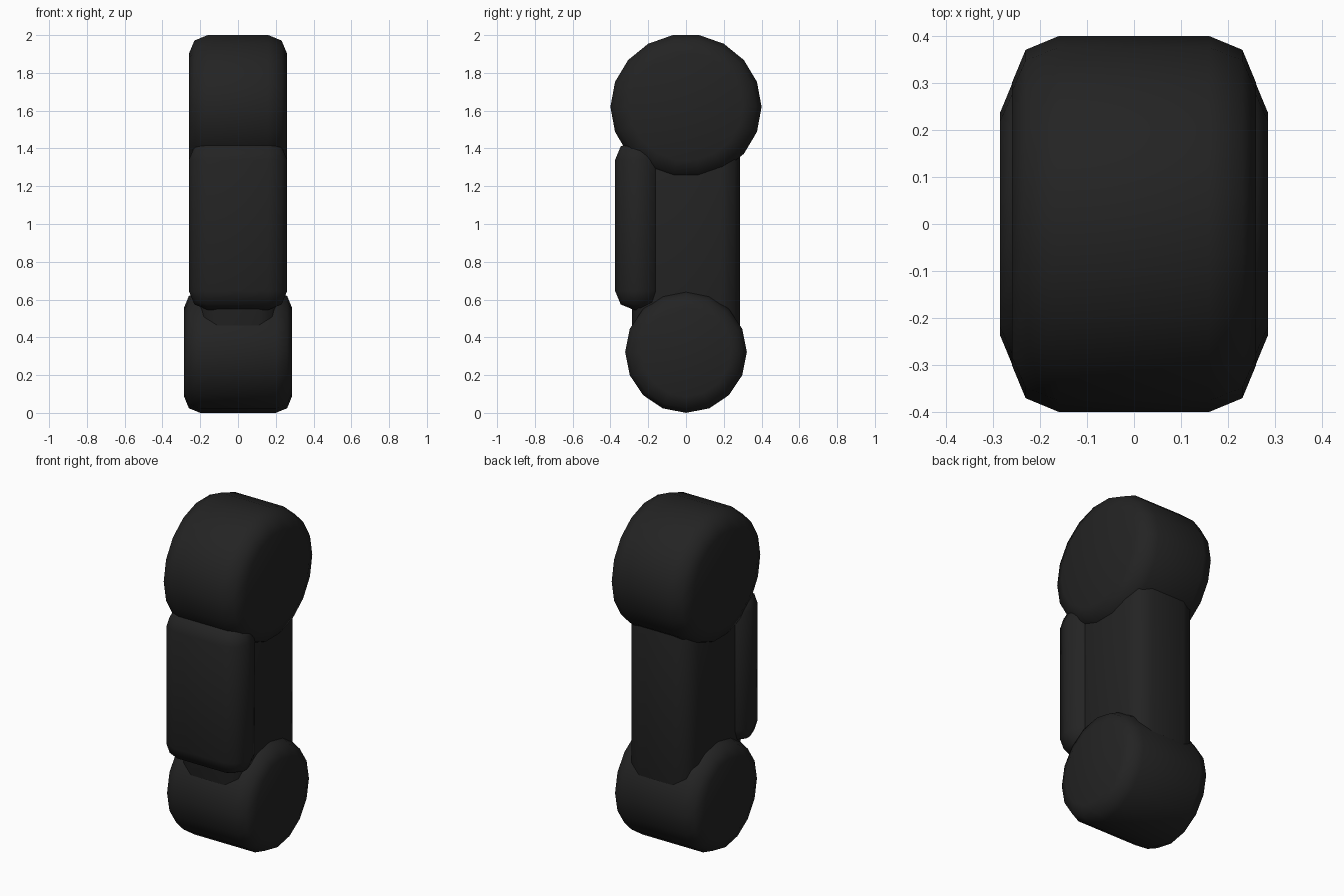
import bpy, bmesh, math

if "Cube" in bpy.data.objects:
    bpy.data.objects.remove(bpy.data.objects["Cube"])

black = bpy.data.materials.new("matte_black")
black.diffuse_color = (0.017, 0.017, 0.017, 1)
black.use_nodes = True
black.node_tree.nodes["Principled BSDF"].inputs["Base Color"].default_value = black.diffuse_color


def finish(bm, name, bevel=0.0):
    bmesh.ops.recalc_face_normals(bm, faces=bm.faces[:])
    if bevel:
        bmesh.ops.bevel(bm, geom=bm.edges[:], offset=bevel, segments=2,
                        profile=0.5, affect='EDGES', clamp_overlap=True)
    for f in bm.faces:
        f.smooth = True
    me = bpy.data.meshes.new(name)
    bm.to_mesh(me)
    bm.free()
    me.materials.append(black)
    ob = bpy.data.objects.new(name, me)
    bpy.context.collection.objects.link(ob)
    return ob


def rounded_drum(name, z, half_width, ry, rz, sides, bevel):
    """Drum lying along x with rounded rims."""
    k = 0.293 * bevel
    half = [(half_width, bevel), (half_width - k, k), (half_width - bevel, 0)]
    profile = half + [(-x, inset) for x, inset in reversed(half)]
    bm = bmesh.new()
    rings = []
    for x, inset in profile:
        ring = []
        for i in range(sides):
            a = 2 * math.pi * i / sides
            ring.append(bm.verts.new((x, (ry - inset) * math.cos(a),
                                      z + (rz - inset) * math.sin(a))))
        rings.append(ring)
    for r0, r1 in zip(rings, rings[1:]):
        for i in range(sides):
            j = (i + 1) % sides
            bm.faces.new((r0[i], r0[j], r1[j], r1[i]))
    bm.faces.new(rings[0])
    bm.faces.new(rings[-1])
    return finish(bm, name)


def rounded_box(name, lo, hi, bevel):
    bm = bmesh.new()
    bmesh.ops.create_cube(bm, size=1)
    for v in bm.verts:
        v.co = [(a + b) / 2 + c * (b - a) for a, b, c in zip(lo, hi, v.co)]
    return finish(bm, name, bevel)


# Large upper joint and smaller lower joint
rounded_drum("upper_joint", 1.62, 0.26, 0.40, 0.386, 18, 0.10)
rounded_drum("lower_joint", 0.322, 0.285, 0.322, 0.322, 16, 0.085)

# Limb shaft joining them, with a padded plate on its front
rounded_box("limb_shaft", (-0.21, -0.285, 0.25), (0.21, 0.285, 1.65), 0.10)
rounded_box("front_plate", (-0.26, -0.375, 0.545), (0.26, -0.14, 1.44), 0.10)
